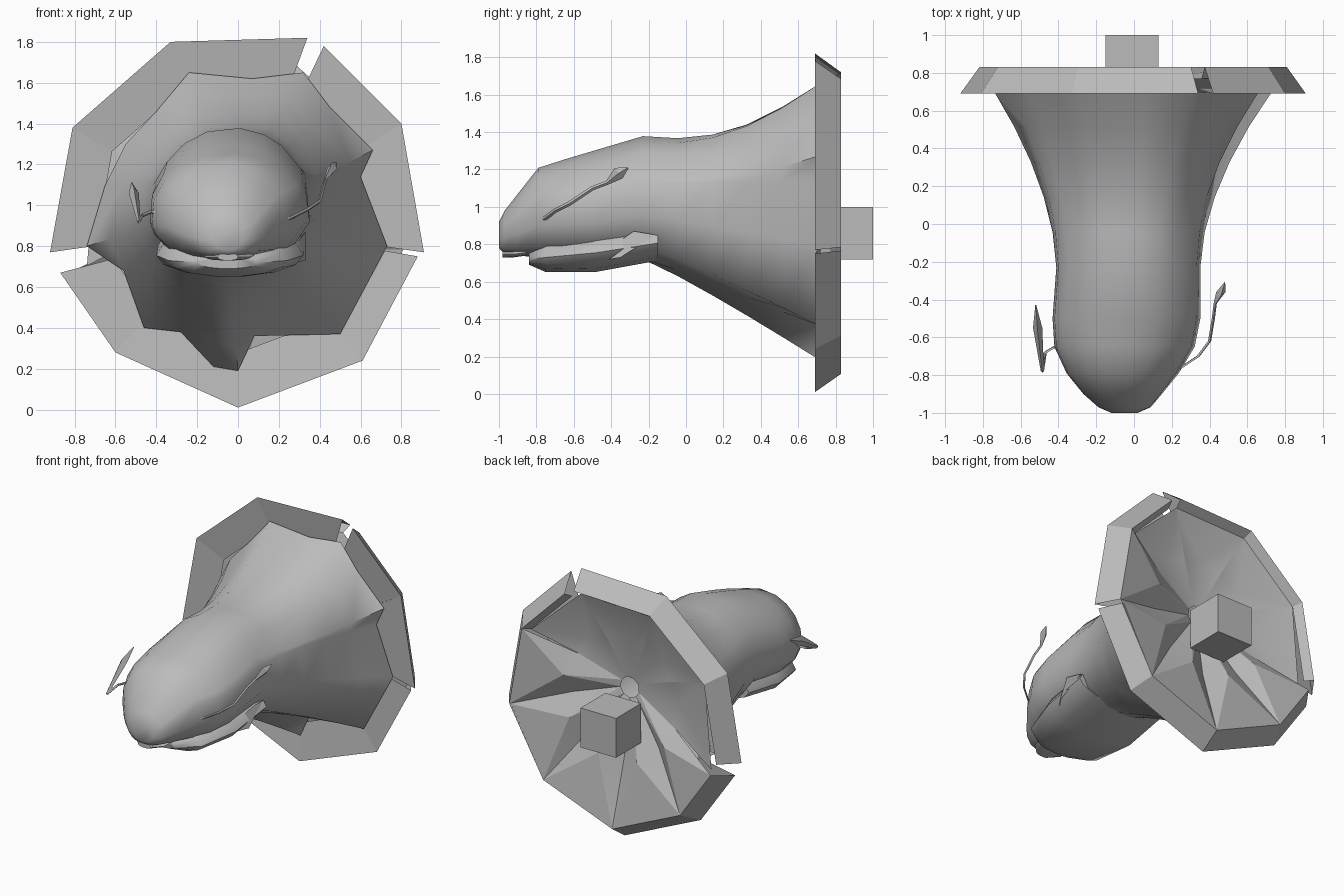
import bpy, bmesh, math
from mathutils import Vector

cube = bpy.data.objects.get("Cube")
if cube:
    bpy.data.objects.remove(cube, do_unlink=True)

grey = bpy.data.materials.new("plain_grey")
grey.use_nodes = True
COLOUR = (0.5, 0.5, 0.5, 1)
grey.diffuse_color = COLOUR
grey.node_tree.nodes["Principled BSDF"].inputs["Base Color"].default_value = COLOUR


def make(name, verts, faces, angle=45):
    mesh = bpy.data.meshes.new(name)
    mesh.from_pydata([tuple(v) for v in verts], [], faces)
    bm = bmesh.new()
    bm.from_mesh(mesh)
    bmesh.ops.recalc_face_normals(bm, faces=bm.faces)
    bm.to_mesh(mesh)
    bm.free()
    mesh.materials.append(grey)
    obj = bpy.data.objects.new(name, mesh)
    bpy.context.collection.objects.link(obj)
    bpy.ops.object.select_all(action="DESELECT")
    obj.select_set(True)
    bpy.context.view_layer.objects.active = obj
    bpy.ops.object.shade_smooth_by_angle(angle=math.radians(angle))
    return obj


def loft(name, rings, caps=(True, True), angle=45):
    n = len(rings[0])
    verts = [v for ring in rings for v in ring]
    faces = [(r * n + i, r * n + (i + 1) % n, (r + 1) * n + (i + 1) % n, (r + 1) * n + i)
             for r in range(len(rings) - 1) for i in range(n)]
    if caps[0]:
        faces.append(tuple(range(n)))
    if caps[1]:
        faces.append(tuple(range(len(verts) - n, len(verts))))
    return make(name, verts, faces, angle)


def oval(y, cx, half, top, bottom, angles, square=0.75):
    # round above, squarer below
    mid = bottom + (top - bottom) * 0.42
    ring = []
    for a in angles:
        c, s = math.cos(a), math.sin(a)
        if s < 0:
            c = math.copysign(abs(c) ** square, c)
        ring.append(Vector((cx + half * c, y, mid + s * (top - mid if s > 0 else mid - bottom))))
    return ring


# Head and flaring neck
rim = [(.73, .80), (.60, 1.14), (.66, 1.27), (.45, 1.48), (.32, 1.65), (.07, 1.62),
       (-.24, 1.65), (-.40, 1.46), (-.55, 1.30), (-.65, 1.10), (-.74, .80), (-.56, .68),
       (-.46, .40), (-.28, .38), (-.12, .21), (0, .19), (.08, .36), (.5, .37)]
angles = [math.atan2(z - .92, x) for x, z in rim]
head = [(-1.0, -.05, .07, .92, .78), (-.97, -.05, .14, .98, .75), (-.9, -.06, .21, 1.07, .74),
        (-.79, -.06, .30, 1.21, .73), (-.65, -.05, .375, 1.255, .72),
        (-.5, -.04, .395, 1.30, .71), (-.23, -.03, .385, 1.38, .72)]
rings = [oval(*h, angles) for h in head]
neck = rings[-1]
end = [Vector((x, .7, z)) for x, z in rim]
for t in (.2, .4, .6, .8, 1):
    ring = []
    for a, b in zip(neck, end):
        upper = b.z > 1.2
        p = a.lerp(b, t ** (1.5 if b.z > .9 else 1.1))
        p.x = a.x + (b.x - a.x) * t ** 1.75
        if upper:
            p.z = a.z + (b.z - a.z) * t ** 1.6 - .05 * math.sin(math.pi * t)
        p.y = -.23 + .93 * t
        ring.append(p)
    rings.append(ring)
loft("head_and_neck", rings, (True, False), 60)

# Lower jaw
even = [i * math.tau / 14 for i in range(14)]
jaw = [(-.84, -.05, .15, .76, .69), (-.75, -.05, .29, .84, .65),
       (-.48, -.04, .36, .90, .65), (-.15, -.03, .36, .94, .71)]
loft("lower_jaw", [oval(*j, even, 1) for j in jaw])

# Small lip under the snout
lip = [(-.98, -.05, .05, .77, .73), (-.92, -.05, .11, .77, .73), (-.85, -.05, .13, .78, .74)]
loft("lip", [oval(*p, even) for p in lip])

# Cheek flap on the left side
make("left_cheek_flap", [(.20, -.52, .70), (.33, -.28, .87), (.31, -.16, .85), (.33, -.35, .73)],
     [(0, 3, 2, 1)])

# Collar of separate flared panels
centre = Vector((0, .9))
hub = Vector((0, 1.05))
panels = [((0, .01), (.61, .24)), ((.61, .24), (.88, .75)), ((.91, .77), (.80, 1.40)),
          ((.80, 1.40), (.42, 1.78)), ((.34, 1.82), (-.33, 1.80)), ((-.33, 1.80), (-.81, 1.38)),
          ((-.81, 1.38), (-.92, .77)), ((-.87, .67), (-.60, .28)), ((-.60, .28), (0, .01))]


def scaled(p, k, y, origin=centre):
    q = origin + (Vector(p) - origin) * k
    return Vector((q.x, y, q.y))


petals, petal_faces = [], []
pattern = ((0, 1, 4), (0, 4, 2), (1, 3, 4), (2, 4, 5), (4, 3, 6), (4, 6, 5))
for i, (a, b) in enumerate(panels):
    high = 2 < i < 7
    inner = .76 if high else .7
    verts = [scaled(p, k, y) for p in (a, b)
             for k, y in ((inner, .72), (1, .69), (.89, .83), (.85, .77))]
    faces = [(0, 1, 5, 4), (1, 2, 6, 5)] + ([(2, 3, 7, 6)] if high else [])
    make("collar_panel_%d" % (i + 1), verts, faces, 70)
    # Creased petal running from the collar to the hub, sunk on the upper side
    start = len(petals)
    b = panels[(i + 1) % len(panels)][0]
    mid = (Vector(a) + Vector(b)) / 2
    edge = (.85, .77) if high else (.89, .83)
    petals += [scaled(a, *edge), scaled(b, *edge),
               scaled(a, .45, .69, hub), scaled(b, .45, .69, hub),
               scaled(mid, .5, .67 if high else .77, hub),
               scaled(a, .08, .63, hub), scaled(b, .08, .63, hub)]
    petal_faces += [tuple(start + k for k in f) for f in pattern]
make("back_petals", petals, petal_faces, 20)

# Mounting block
bpy.ops.mesh.primitive_cube_add(size=.28, location=(-.01, .86, .86))
block = bpy.context.object
block.name = "mounting_block"
block.data.materials.append(grey)


# Feelers: thin stalk ending in a pointed leaf
def feeler(name, path, leaf_width):
    widths = [.012] * (len(path) - 2) + [leaf_width, .004]
    rings = []
    for p, w in zip(path, widths):
        offsets = ((w * .7, 0, 0), (0, -w * .6, w * .8), (-w * .7, 0, 0), (0, w * .6, -w * .8))
        rings.append([Vector(p) + Vector(d) for d in offsets])
    loft(name, rings, angle=30)


feeler("left_feeler", [(.22, -.78, .92), (.34, -.7, .98), (.40, -.62, 1.02), (.42, -.5, 1.10),
                       (.43, -.42, 1.13), (.46, -.36, 1.18), (.48, -.31, 1.21)], .035)
feeler("right_feeler", [(-.34, -.74, .92), (-.42, -.65, .97), (-.47, -.68, .95),
                        (-.485, -.78, .92), (-.51, -.55, 1.06), (-.52, -.43, 1.11)], .035)
